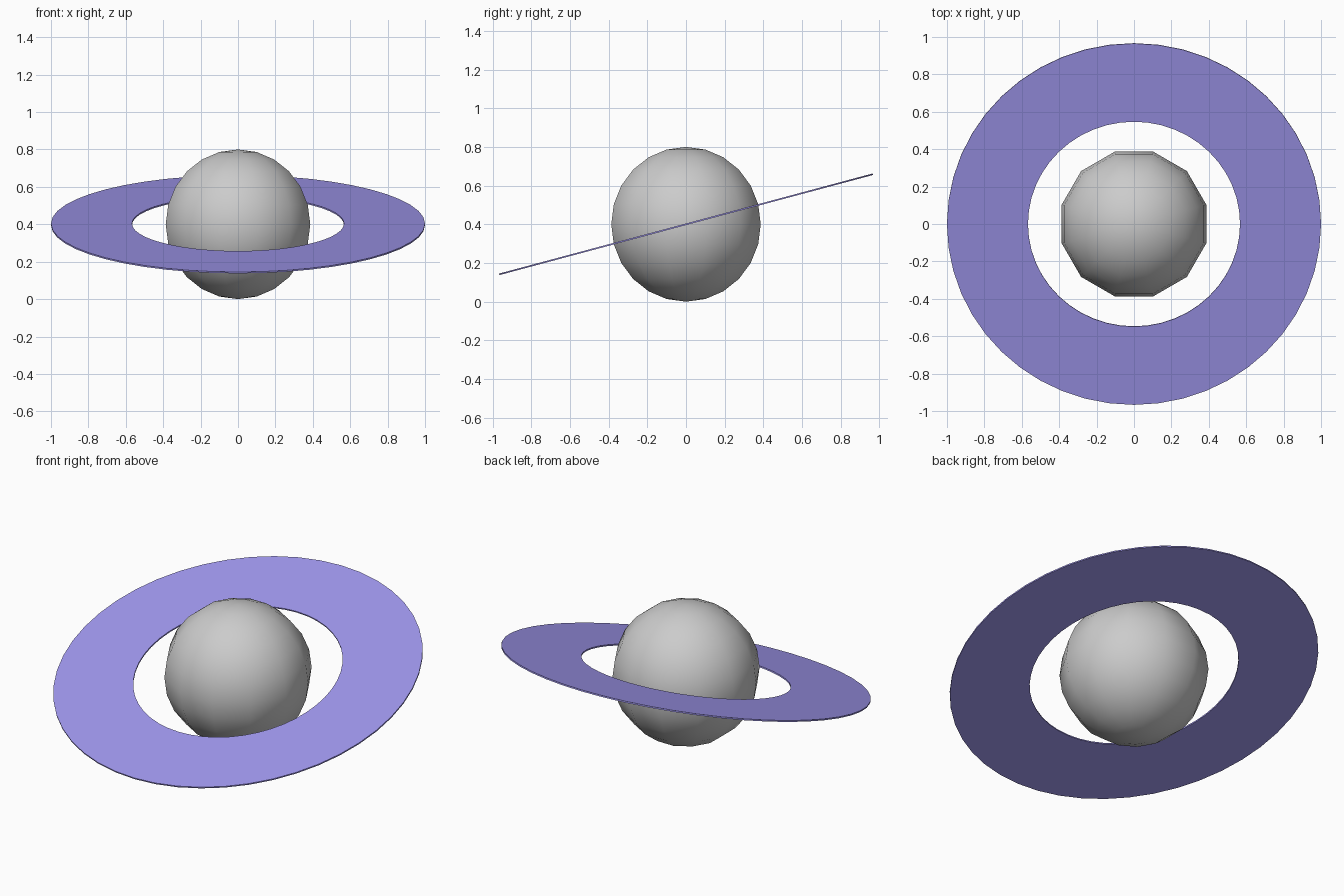
import bpy, bmesh, math
from mathutils import Matrix

if "Cube" in bpy.data.objects:
    bpy.data.objects.remove(bpy.data.objects["Cube"])

CENTRE_Z = 0.4

# Planet: low-sided smooth sphere, turned half a segment
bpy.ops.mesh.primitive_uv_sphere_add(segments=12, ring_count=12, radius=0.4,
                                     location=(0, 0, CENTRE_Z),
                                     rotation=(0, 0, math.radians(15)))
planet = bpy.context.object
planet.name = "planet"
bpy.ops.object.shade_smooth()

# Ring: thin annulus made by spinning a rectangular section
INNER, OUTER, THICK, SIDES = 0.567, 1.0, 0.008, 48
bm = bmesh.new()
loops = []
for r, z in ((INNER, -THICK / 2), (OUTER, -THICK / 2),
             (OUTER, THICK / 2), (INNER, THICK / 2)):
    loops.append([bm.verts.new((r * math.cos(a), r * math.sin(a), z))
                  for a in (2 * math.pi * i / SIDES for i in range(SIDES))])
for k in range(4):
    a, b = loops[k], loops[(k + 1) % 4]
    for i in range(SIDES):
        j = (i + 1) % SIDES
        bm.faces.new((a[i], b[i], b[j], a[j]))
bmesh.ops.recalc_face_normals(bm, faces=bm.faces)

# Tilt the ring so its back edge is raised
bm.transform(Matrix.Translation((0, 0, CENTRE_Z)) @ Matrix.Rotation(math.radians(15), 4, 'X'))
mesh = bpy.data.meshes.new("ring")
bm.to_mesh(mesh)
bm.free()
ring = bpy.data.objects.new("ring", mesh)
bpy.context.collection.objects.link(ring)

mat = bpy.data.materials.new("ring_violet")
mat.diffuse_color = (0.35, 0.31, 0.85, 1)
mat.use_nodes = True
mat.node_tree.nodes["Principled BSDF"].inputs["Base Color"].default_value = mat.diffuse_color
mesh.materials.append(mat)

bpy.ops.object.select_all(action='DESELECT')
ring.select_set(True)
bpy.context.view_layer.objects.active = ring
bpy.ops.object.shade_smooth_by_angle(angle=math.radians(30))
